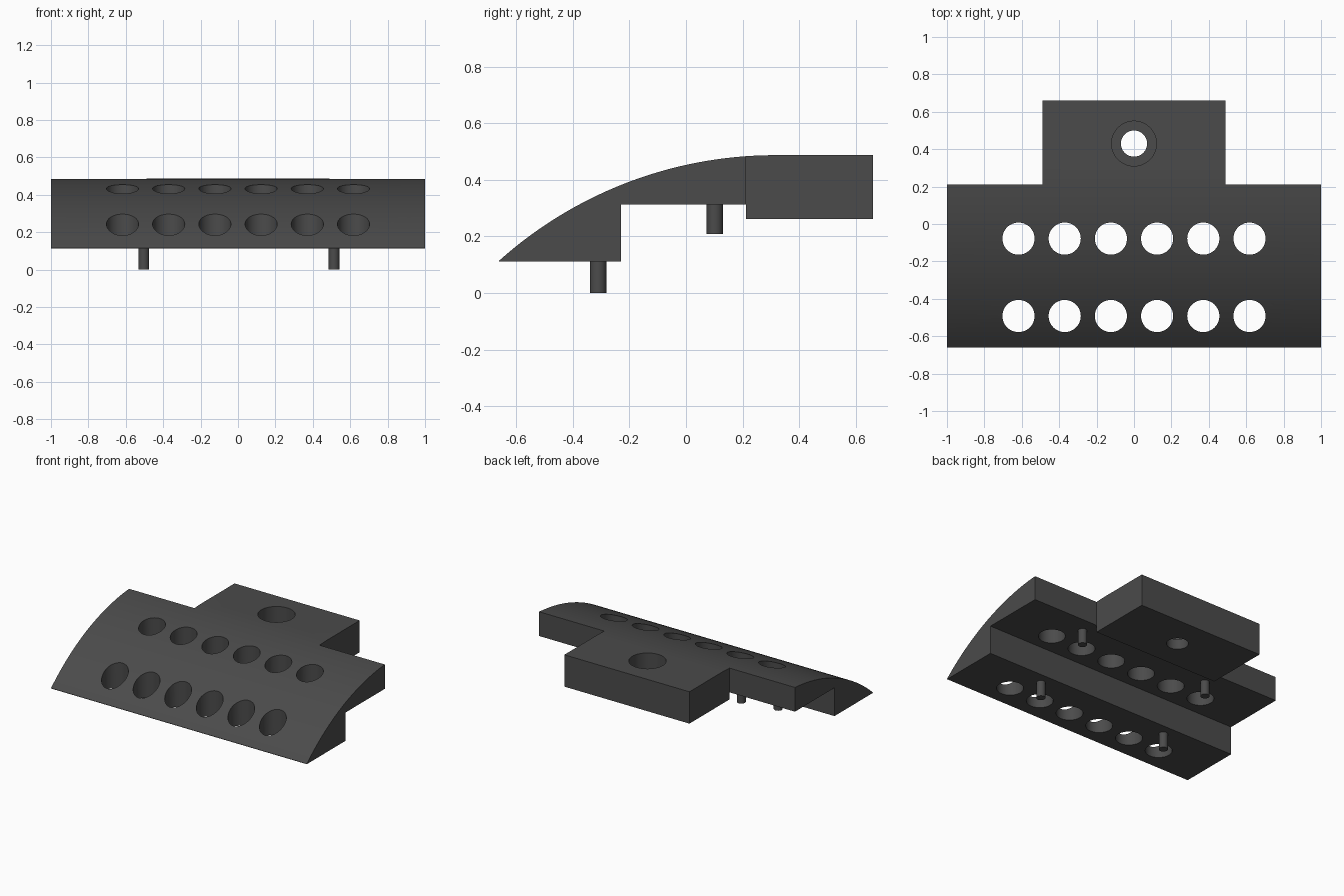
import bpy, bmesh, math

if "Cube" in bpy.data.objects:
    bpy.data.objects.remove(bpy.data.objects["Cube"])

# One dark grey plastic for everything
grey = bpy.data.materials.new("dark_grey")
grey.diffuse_color = (0.07, 0.07, 0.07, 1)
grey.use_nodes = True
grey.node_tree.nodes["Principled BSDF"].inputs["Base Color"].default_value = grey.diffuse_color

# Curved top: circular arc in the y-z plane
CY, CZ, R = 0.315, -0.975, 1.462


def arc(y0, y1, n):
    ys = [y0 + (y1 - y0) * i / n for i in range(n + 1)]
    return [(y, CZ + math.sqrt(R * R - (y - CY) ** 2)) for y in ys]


def finish(name, bm):
    bmesh.ops.recalc_face_normals(bm, faces=bm.faces[:])
    me = bpy.data.meshes.new(name)
    bm.to_mesh(me)
    bm.free()
    me.materials.append(grey)
    ob = bpy.data.objects.new(name, me)
    bpy.context.collection.objects.link(ob)
    return ob


def extrude_profile(name, pts, half):
    """Side profile (y, z) swept from -half to +half along x."""
    bm = bmesh.new()
    face = bm.faces.new([bm.verts.new((-half, y, z)) for y, z in pts])
    ext = bmesh.ops.extrude_face_region(bm, geom=[face])
    verts = [g for g in ext["geom"] if isinstance(g, bmesh.types.BMVert)]
    bmesh.ops.translate(bm, verts=verts, vec=(2 * half, 0, 0))
    return finish(name, bm)


def cylinders(name, items, segs=48):
    """Upright cylinders given as (x, y, radius, z0, z1)."""
    bm = bmesh.new()
    for x, y, r, z0, z1 in items:
        new = bmesh.ops.create_cone(bm, cap_ends=True, segments=segs,
                                    radius1=r, radius2=r, depth=z1 - z0)
        bmesh.ops.translate(bm, verts=new["verts"], vec=(x, y, (z0 + z1) / 2))
    return finish(name, bm)


def boolean(target, other, op):
    other.hide_render = True
    mod = target.modifiers.new(op.lower(), 'BOOLEAN')
    mod.operation, mod.object, mod.solver = op, other, 'EXACT'
    bpy.context.view_layer.objects.active = target
    bpy.ops.object.modifier_apply(modifier=mod.name)
    bpy.data.objects.remove(other)


def smooth(ob):
    bpy.ops.object.select_all(action='DESELECT')
    ob.select_set(True)
    bpy.context.view_layer.objects.active = ob
    bpy.ops.object.shade_smooth_by_angle()


# Wide body with stepped underside
FRONT, STEP, REAR, BACK = -0.66, -0.23, 0.212, 0.66
LOW, HIGH, TAB_Z = 0.112, 0.312, 0.262
body = extrude_profile(
    "curved_body",
    arc(FRONT, REAR, 32) + [(REAR, HIGH), (STEP, HIGH), (STEP, LOW), (FRONT, LOW)], 1.0)

# Mounting tab at the back, continuing the curve and then flat
tab = extrude_profile(
    "mounting_tab",
    arc(REAR, CY, 4) + [(BACK, CZ + R), (BACK, TAB_Z), (REAR, TAB_Z)], 0.489)
boolean(body, tab, 'UNION')

# Two rows of six round holes, plus the screw hole in the tab
holes = [((i - 2.5) * 0.247, y, 0.086, -0.1, 0.7)
         for y in (-0.492, -0.078) for i in range(6)]
holes.append((0, 0.43, 0.07, -0.1, 0.7))
boolean(body, cylinders("hole_cutter", holes), 'DIFFERENCE')

# Counterbore for the screw head
boolean(body, cylinders("counterbore_cutter", [(0, 0.43, 0.12, 0.335, 0.7)]), 'DIFFERENCE')
smooth(body)

# Locating pins under both steps
for row, y, z0, z1 in (("front", -0.31, 0.0, LOW), ("rear", 0.102, 0.208, HIGH)):
    for side, x in (("left", -0.504), ("right", 0.513)):
        smooth(cylinders(f"{row}_{side}_pin", [(x, y, 0.029, z0, z1 + 0.01)], 32))
